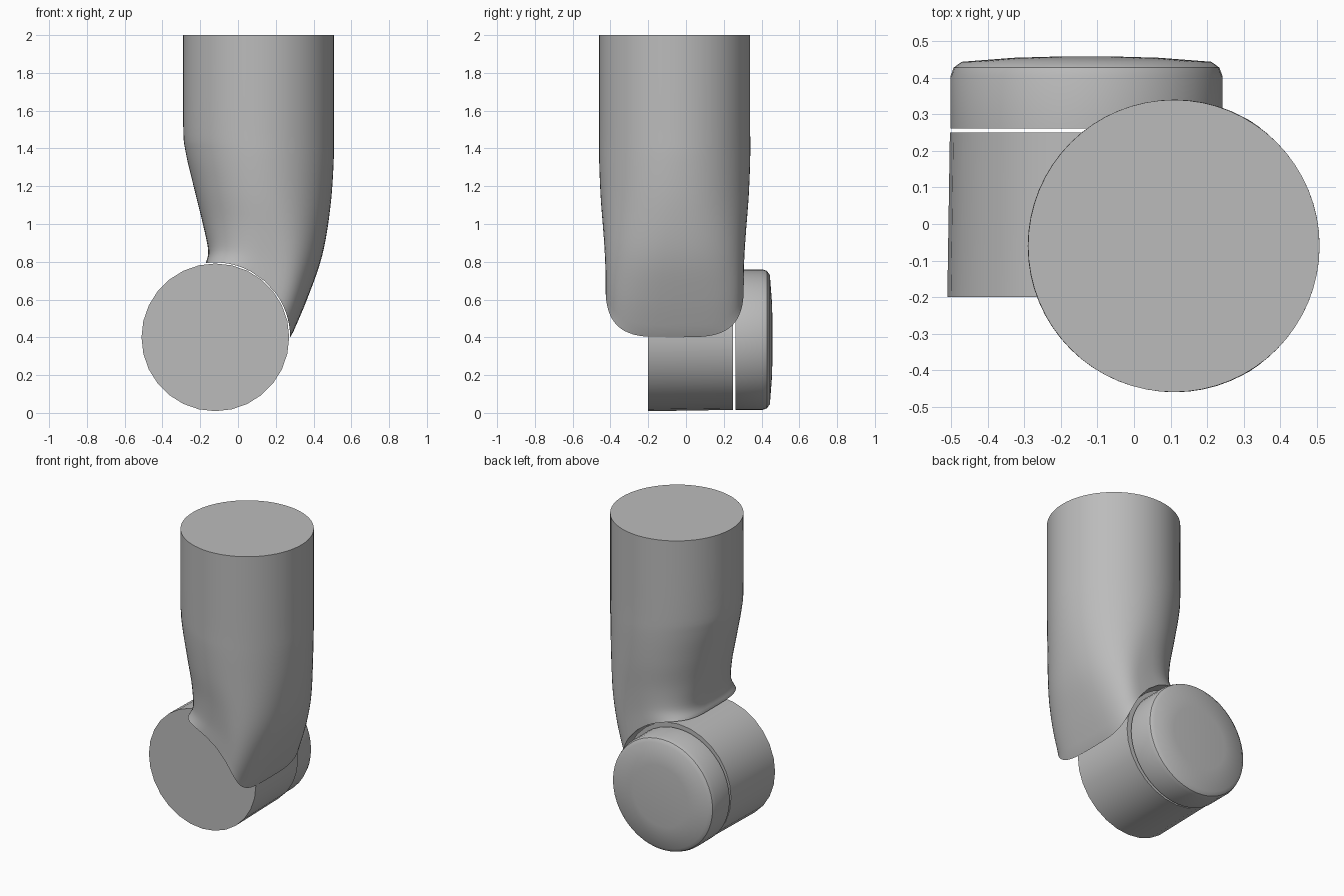
import bpy, bmesh, math
from mathutils import Vector

if "Cube" in bpy.data.objects:
    bpy.data.objects.remove(bpy.data.objects["Cube"], do_unlink=True)

grey = bpy.data.materials.new("plain grey")
grey.use_nodes = True
colour = (0.5, 0.5, 0.5, 1)
grey.diffuse_color = colour
grey.node_tree.nodes["Principled BSDF"].inputs["Base Color"].default_value = colour

HUB_X, HUB_Z = -0.12, 0.4


def finish(name, bm):
    bmesh.ops.recalc_face_normals(bm, faces=bm.faces)
    mesh = bpy.data.meshes.new(name)
    bm.to_mesh(mesh)
    bm.free()
    mesh.materials.append(grey)
    obj = bpy.data.objects.new(name, mesh)
    bpy.context.collection.objects.link(obj)
    bpy.ops.object.select_all(action="DESELECT")
    obj.select_set(True)
    bpy.context.view_layer.objects.active = obj
    bpy.ops.object.shade_smooth_by_angle(angle=math.radians(32))
    return obj


def bridge(bm, a, b):
    n = len(a)
    for i in range(n):
        bm.faces.new((a[i], a[(i + 1) % n], b[(i + 1) % n], b[i]))


def lathe_y(name, cx, cz, profile, segments):
    """Closed turned part around the y axis; profile holds (radius, y)."""
    bm = bmesh.new()
    rings = []
    for r, y in profile:
        rings.append([bm.verts.new((cx + r * math.cos(math.tau * i / segments), y,
                                    cz + r * math.sin(math.tau * i / segments)))
                      for i in range(segments)])
    for a, b in zip(rings, rings[1:]):
        bridge(bm, a, b)
    bm.faces.new(rings[0])
    bm.faces.new(rings[-1])
    return finish(name, bm)


# Joint hub and the separate domed cap behind it
lathe_y("joint_hub", HUB_X, HUB_Z, [(0.391, -0.2), (0.384, 0.25)], 28)
lathe_y("joint_cap", -0.13, 0.388,
        [(0.372, 0.262), (0.372, 0.405), (0.364, 0.428), (0.342, 0.444),
         (0.2, 0.455), (0.06, 0.459)], 48)

# Arm stations: left x, left z, right x, right z, centre y, half depth,
# squareness, bulge
stations = [
    (-0.29, 2.0, 0.508, 2.0, -0.06, 0.4, 2, 0),
    (-0.29, 1.52, 0.508, 1.52, -0.06, 0.4, 2, 0),
    (-0.277, 1.38, 0.506, 1.32, -0.06, 0.4, 2, 0),
    (-0.235, 1.2, 0.488, 1.08, -0.06, 0.392, 2.1, 0.01),
    (-0.186, 1.0, 0.445, 0.83, -0.06, 0.377, 2.4, 0.05),
    (-0.158, 0.86, 0.365, 0.6, -0.06, 0.368, 3, 0.1),
    (-0.17, 0.797, 0.28, 0.4, -0.06, 0.366, 3.8, 0.13),
]


def blend(p0, p1, p2, p3, t):
    return [b + 0.5 * t * (c - a + t * (2 * a - 5 * b + 4 * c - d + t * (3 * (b - c) + d - a)))
            for a, b, c, d in zip(p0, p1, p2, p3)]


STEPS, SIDES = 5, 64
rows = []
for k in range(len(stations) - 1):
    picks = [stations[min(max(k + j, 0), len(stations) - 1)] for j in (-1, 0, 1, 2)]
    rows += [blend(*picks, j / STEPS) for j in range(STEPS)]
rows.append(stations[-1])

bm = bmesh.new()
rings = []
for row in rows:
    lx, lz, rx, rz, cy, depth, power, bulge = row
    left, right = Vector((lx, 0, lz)), Vector((rx, 0, rz))
    ring = []
    for i in range(SIDES):
        a = math.tau * i / SIDES
        c, s = math.cos(a), math.sin(a)
        u = math.copysign(abs(c) ** (2 / power), c)
        v = math.copysign(abs(s) ** (2 / power), s)
        p = left.lerp(right, (1 + u) / 2) + Vector((0.66, 0, 0.75)) * bulge * (1 - u * u)
        if row is rows[-1]:  # the mouth follows the round hub
            hub = Vector((HUB_X, 0, HUB_Z))
            p = hub + (p - hub).normalized() * 0.396
        p.y = cy + depth * v
        ring.append(bm.verts.new(p))
    rings.append(ring)
for a, b in zip(rings, rings[1:]):
    bridge(bm, a, b)
bm.faces.new(rings[0])

# Curved underside closing the mouth
mouth = rings[-1]
half = SIDES // 2
bm.faces.new((mouth[0], mouth[1], mouth[-1]))
bm.faces.new((mouth[half], mouth[half + 1], mouth[half - 1]))
for i in range(1, half - 1):
    bm.faces.new((mouth[i], mouth[i + 1], mouth[-i - 1], mouth[-i]))
finish("arm_tube", bm)
